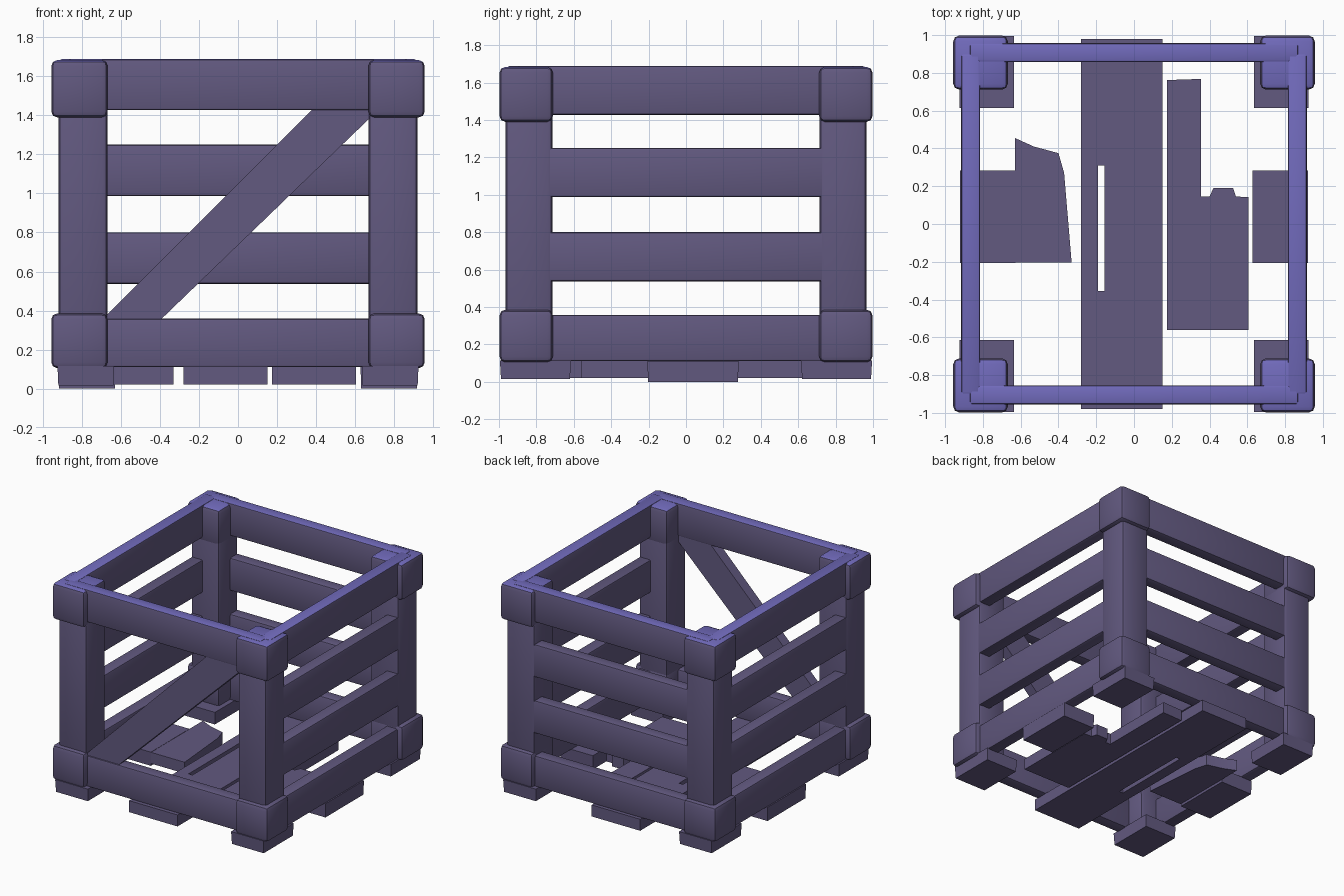
import bpy, bmesh, math
from mathutils import Matrix

if "Cube" in bpy.data.objects:
    bpy.data.objects.remove(bpy.data.objects["Cube"])


def material(name, rgb):
    m = bpy.data.materials.new(name)
    m.diffuse_color = (*rgb, 1)
    m.use_nodes = True
    m.node_tree.nodes["Principled BSDF"].inputs["Base Color"].default_value = m.diffuse_color
    return m


WOOD = material("dusky_wood", (0.122, 0.100, 0.215))
RIM = material("violet_rim", (0.165, 0.145, 0.50))


def finish(bm, name, bevel=0.0):
    """Bevel, colour the upward faces of the upper rim, smooth and link."""
    if bevel:
        bmesh.ops.bevel(bm, geom=bm.edges[:], offset=bevel, segments=2,
                        affect='EDGES', profile=0.5)
    bmesh.ops.recalc_face_normals(bm, faces=bm.faces[:])
    bm.normal_update()
    for f in bm.faces:
        if f.normal.z > 0.6 and f.calc_center_median().z > 1.6:
            f.material_index = 1
    me = bpy.data.meshes.new(name)
    bm.to_mesh(me)
    bm.free()
    ob = bpy.data.objects.new(name, me)
    bpy.context.collection.objects.link(ob)
    me.materials.append(WOOD)
    me.materials.append(RIM)
    bpy.ops.object.select_all(action='DESELECT')
    ob.select_set(True)
    bpy.context.view_layer.objects.active = ob
    bpy.ops.object.shade_smooth_by_angle(angle=math.radians(40))
    return ob


def box(name, x, y, z, bevel=0.0, taper=0.0):
    """Box from ranges; taper pulls the lowest corners inward."""
    bm = bmesh.new()
    bmesh.ops.create_cube(bm, size=1)
    c = [(a + b) / 2 for a, b in (x, y, z)]
    s = [abs(b - a) for a, b in (x, y, z)]
    for v in bm.verts:
        k = 1 - taper if v.co.z < 0 else 1
        v.co = (c[0] + v.co.x * s[0] * k, c[1] + v.co.y * s[1] * k, c[2] + v.co.z * s[2])
    return finish(bm, name, bevel)


def board(name, pts, lo, hi, upright=False):
    """Extruded outline, lying flat or standing in the xz plane."""
    bm = bmesh.new()
    vs = [bm.verts.new((a, lo, b) if upright else (a, b, lo)) for a, b in pts]
    f = bm.faces.new(vs)
    r = bmesh.ops.extrude_face_region(bm, geom=[f])
    d = (0, hi - lo, 0) if upright else (0, 0, hi - lo)
    bmesh.ops.translate(bm, vec=d, verts=[v for v in r['geom'] if isinstance(v, bmesh.types.BMVert)])
    return finish(bm, name)


# Corner posts with upper and lower caps and feet
for sx, nx in ((-1, "left"), (1, "right")):
    for sy, ny in ((-1, "front"), (1, "back")):
        n = ny + "_" + nx
        X = lambda a, b: (sx * a, sx * b)
        Y = lambda a, b: (sy * a, sy * b)
        box("post_" + n, X(.67, .92), Y(.715, .965), (.10, 1.675), .025)
        box("upper_cap_" + n, X(.668, .957), Y(.712, .997), (1.39, 1.683), .03)
        box("lower_cap_" + n, X(.668, .957), Y(.712, .997), (.105, .385), .03)
        box("foot_" + n, X(.635, .925), Y(.615, .995), (.015, .115), 0, .03)

# Rails: four on the sides and back, only top and bottom on the front
HEIGHTS = (("bottom", .11, .358), ("lower", .537, .80), ("upper", .987, 1.25), ("top", 1.427, 1.688))
for label, lo, hi in HEIGHTS:
    for s, side in ((-1, "left"), (1, "right")):
        box(f"{label}_rail_{side}", (s * .815, s * .915), (-.9, .9), (lo, hi), .012)
    box(f"{label}_rail_back", (-.87, .87), (.858, .957), (lo, hi), .012)
    if label in ("bottom", "top"):
        box(f"{label}_rail_front", (-.87, .87), (-.955, -.855), (lo, hi), .012)

# Diagonal front brace
board("front_brace", [(-.69, .34), (-.41, .34), (.69, 1.40), (.69, 1.45), (.40, 1.45), (-.69, .36)],
      -.945, -.86, True)

# Middle blocks under the side rails
for s, side in ((-1, "left"), (1, "right")):
    box("middle_block_" + side, (s * .628, s * .92), (-.207, .282), (0, .112), 0, .02)

# Split centre floor board, made as two halves around the crack
board("centre_board_left", [(-.28, -.98), (-.17, -.98), (-.17, -.355), (-.19, -.355),
                            (-.19, .31), (-.17, .31), (-.17, .98), (-.28, .98)], .02, .112)
board("centre_board_right", [(-.17, -.98), (.15, -.98), (.15, .98), (-.17, .98),
                             (-.17, .31), (-.155, .31), (-.155, -.355), (-.17, -.355)], .02, .112)

# Broken floor boards
board("broken_board_left", [(-.63, -.205), (-.33, -.205), (-.37, .27), (-.40, .375),
                            (-.53, .41), (-.63, .455)], .02, .11)
board("broken_board_right", [(.175, -.56), (.605, -.56), (.605, .143), (.54, .145), (.525, .19),
                             (.42, .19), (.40, .145), (.355, .145), (.355, .768), (.175, .762)], .02, .11)
